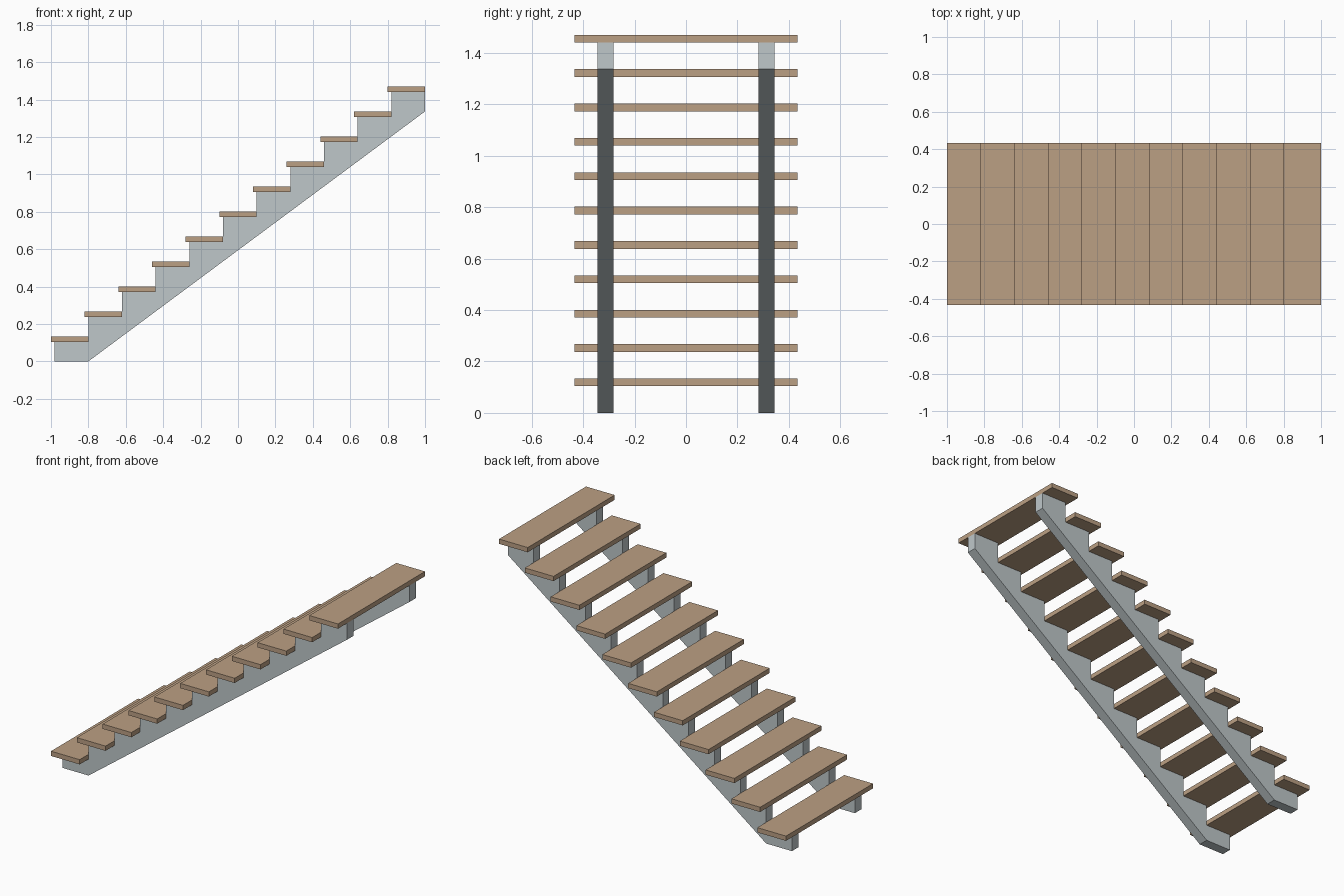
import bpy
import bmesh

cube = bpy.data.objects.get("Cube")
if cube:
    bpy.data.objects.remove(cube, do_unlink=True)

STEPS = 11
RUN, RISE = 0.18, 1.47 / STEPS
DEPTH, THICK, HALF_WIDTH = 0.2, 0.03, 0.433
INNER, OUTER = 0.281, 0.345


def make_material(name, color):
    mat = bpy.data.materials.new(name)
    mat.use_nodes = True
    mat.diffuse_color = color
    for node in mat.node_tree.nodes:
        if node.type == 'BSDF_PRINCIPLED':
            node.inputs["Base Color"].default_value = color
    return mat


def extrude_profile(name, profile, y0, y1, mat):
    """Extrude an x-z outline from y0 to y1."""
    bm = bmesh.new()
    face = bm.faces.new([bm.verts.new((x, y0, z)) for x, z in profile])
    result = bmesh.ops.extrude_face_region(bm, geom=[face])
    verts = [v for v in result["geom"] if isinstance(v, bmesh.types.BMVert)]
    bmesh.ops.translate(bm, verts=verts, vec=(0, y1 - y0, 0))
    bmesh.ops.recalc_face_normals(bm, faces=bm.faces)
    mesh = bpy.data.meshes.new(name)
    bm.to_mesh(mesh)
    bm.free()
    mesh.materials.append(mat)
    obj = bpy.data.objects.new(name, mesh)
    bpy.context.collection.objects.link(obj)
    return obj


wood = make_material("tan_wood", (0.5, 0.35, 0.23, 1))
metal = make_material("pale_grey", (0.52, 0.575, 0.59, 1))

# Treads
for i in range(STEPS):
    x, top = -1 + RUN * i, RISE * (i + 1)
    outline = [(x, top - THICK), (x + DEPTH, top - THICK), (x + DEPTH, top), (x, top)]
    extrude_profile(f"tread_{i + 1}", outline, -HALF_WIDTH, HALF_WIDTH, wood)

# Sawtooth stringers: sloped underside, stepped top
outline = [(1, RISE * (STEPS - 1)), (-0.8, 0), (-0.98, 0)]
for i in range(STEPS):
    x, z = -0.98 + RUN * i, RISE * (i + 1) - THICK
    end = 1 if i == STEPS - 1 else x + RUN
    outline += [(x, z), (end, z)]
extrude_profile("right_stringer", outline, -OUTER, -INNER, metal)
extrude_profile("left_stringer", outline, INNER, OUTER, metal)
